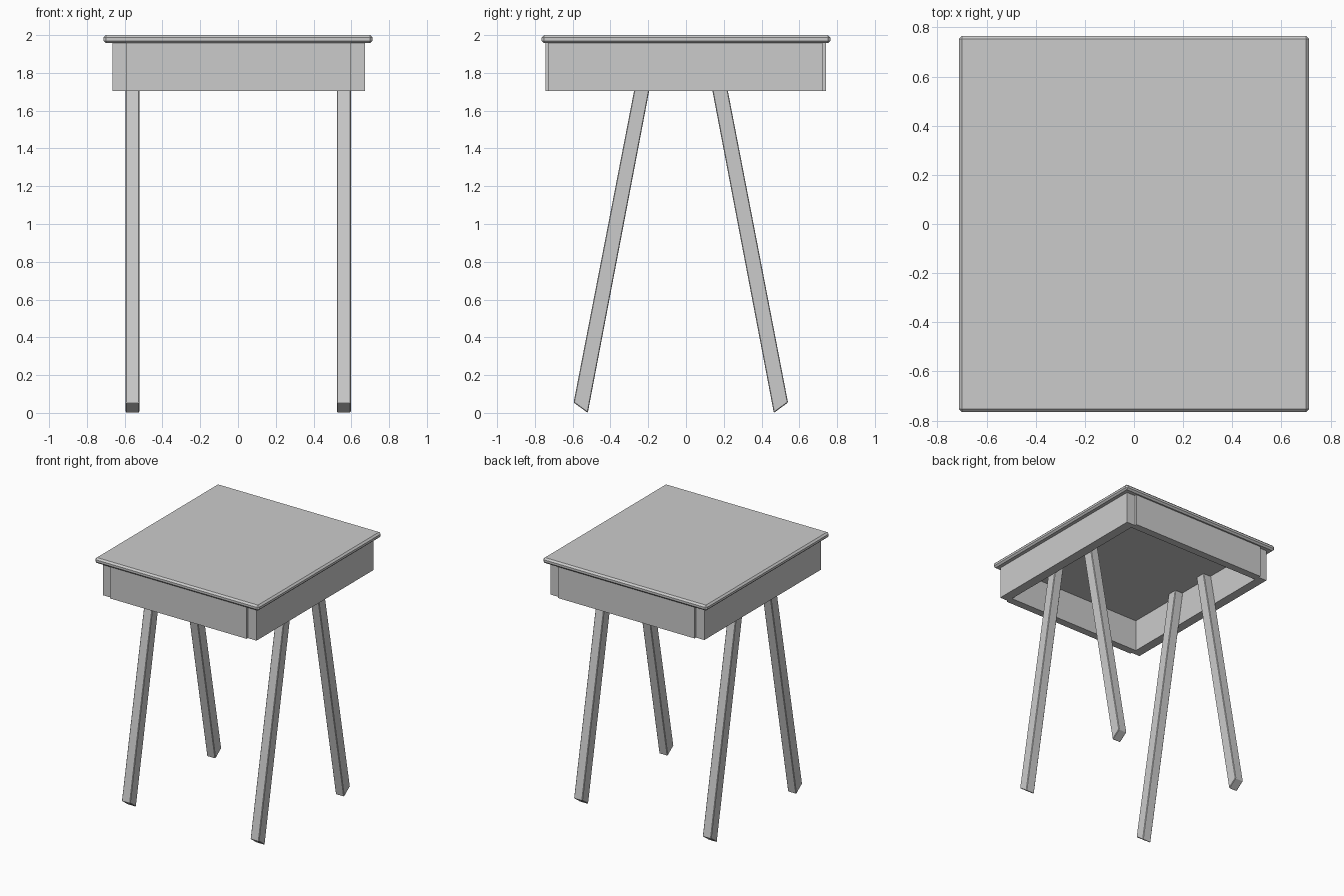
import bpy
import bmesh

cube = bpy.data.objects.get("Cube")
if cube:
    bpy.data.objects.remove(cube, do_unlink=True)

grey = bpy.data.materials.new("plain_grey")
grey.use_nodes = True
colour = (0.6, 0.6, 0.6, 1)
grey.diffuse_color = colour
grey.node_tree.nodes["Principled BSDF"].inputs["Base Color"].default_value = colour


def prism(name, profile, x0, x1, bevel=0):
    """Extrude a (y, z) profile along x, with optional chamfered edges."""
    bm = bmesh.new()
    face = bm.faces.new([bm.verts.new((x0, y, z)) for y, z in profile])
    ext = bmesh.ops.extrude_face_region(bm, geom=[face])["geom"]
    moved = [v for v in ext if isinstance(v, bmesh.types.BMVert)]
    bmesh.ops.translate(bm, verts=moved, vec=(x1 - x0, 0, 0))
    bmesh.ops.recalc_face_normals(bm, faces=bm.faces)
    mesh = bpy.data.meshes.new(name)
    bm.to_mesh(mesh)
    bm.free()
    mesh.materials.append(grey)
    obj = bpy.data.objects.new(name, mesh)
    bpy.context.collection.objects.link(obj)
    if bevel:
        mod = obj.modifiers.new("chamfer", "BEVEL")
        mod.width = bevel
        mod.segments = 1
    return obj


def box(name, x0, x1, y0, y1, z0, z1, bevel=0):
    return prism(name, [(y0, z0), (y1, z0), (y1, z1), (y0, z1)], x0, x1, bevel)


# Table top
TOP_Z = 1.957
box("table_top", -0.713, 0.713, -0.765, 0.765, TOP_Z, 2.0, 0.013)

# Apron: end boards stand slightly proud of the side boards
LOW = 1.705
box("right_side_board", -0.665, -0.592, -0.73, 0.722, LOW, TOP_Z)
box("left_side_board", 0.597, 0.672, -0.73, 0.722, LOW, TOP_Z)
box("front_board", -0.592, 0.597, -0.745, -0.685, LOW, TOP_Z)
box("back_board", -0.592, 0.597, 0.68, 0.74, LOW, TOP_Z)

# Splayed legs with slanted feet, in front and back pairs
front = [(-0.595, 0.055), (-0.52, 0.0), (-0.147, TOP_Z), (-0.226, TOP_Z)]
back = [(0.54, 0.055), (0.465, 0.0), (0.092, TOP_Z), (0.173, TOP_Z)]
for end, profile in (("front", front), ("back", back)):
    for side, x in (("right", -0.595), ("left", 0.524)):
        prism(f"{end}_{side}_leg", profile, x, x + 0.073, 0.004)
